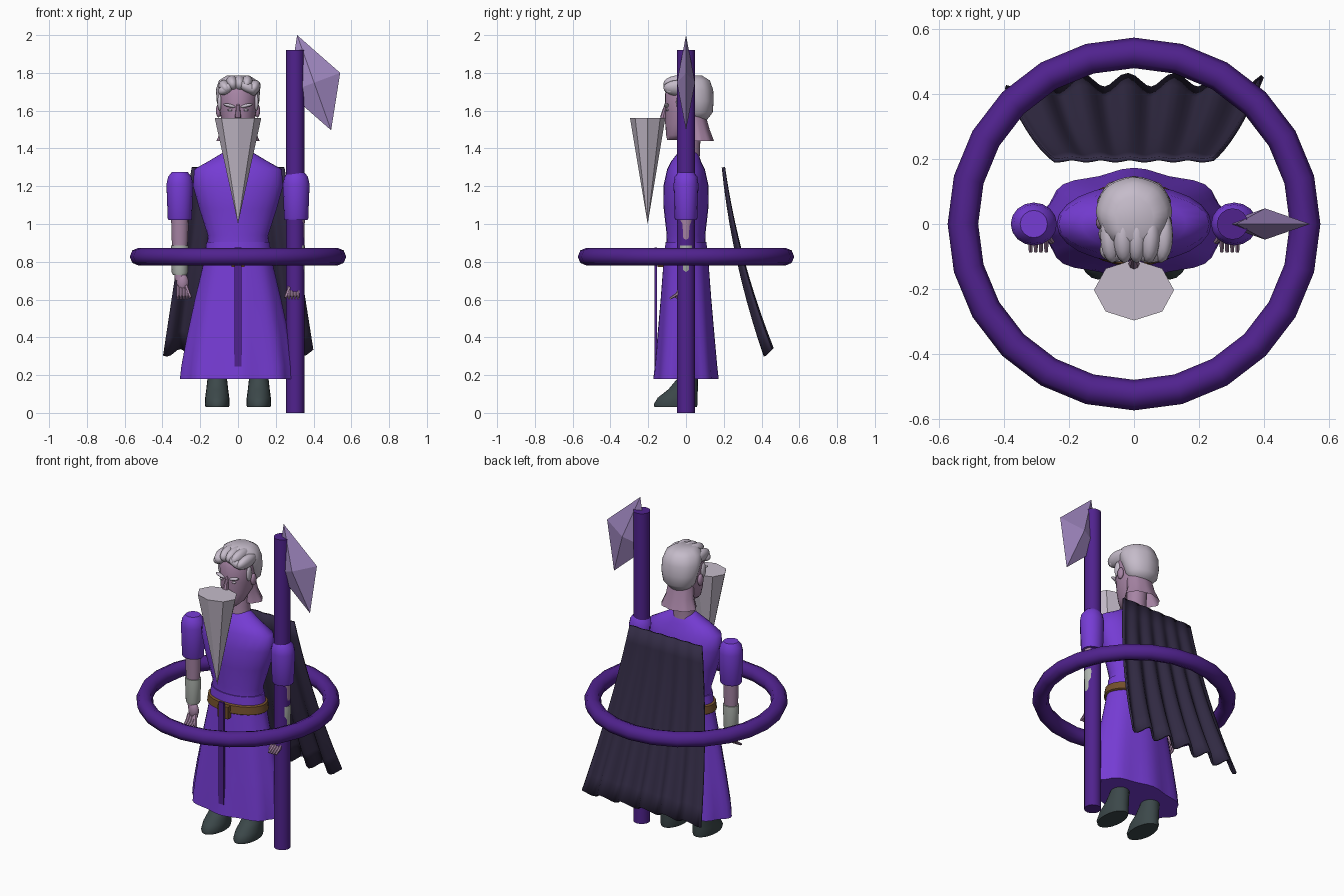
import bpy, bmesh, math
from mathutils import Vector, Matrix

cube = bpy.data.objects.get("Cube")
if cube:
    bpy.data.objects.remove(cube, do_unlink=True)


def material(name, r, g, b):
    mat = bpy.data.materials.new(name)
    mat.use_nodes = True
    mat.diffuse_color = (r, g, b, 1)
    mat.node_tree.nodes["Principled BSDF"].inputs["Base Color"].default_value = (r, g, b, 1)
    return mat


robe = material("robe purple", .18, .045, .66)
dark = material("dark purple", .08, .016, .27)
gem = material("pale violet", .36, .25, .54)
skin = material("lilac skin", .38, .23, .37)
hair = material("silver hair", .56, .5, .59)
boot = material("slate boot", .045, .065, .068)
cloth = material("midnight cloth", .032, .024, .058)
guard = material("pale grey", .42, .45, .42)
leather = material("brown leather", .17, .08, .025)


def finish(name, bm, mat, angle=40):
    bmesh.ops.recalc_face_normals(bm, faces=bm.faces)
    mesh = bpy.data.meshes.new(name)
    bm.to_mesh(mesh)
    bm.free()
    mesh.materials.append(mat)
    mesh.shade_smooth()
    mesh.set_sharp_from_angle(angle=math.radians(angle))
    obj = bpy.data.objects.new(name, mesh)
    bpy.context.collection.objects.link(obj)
    return obj


def loft(name, rings, mat, x=0, seg=24, fold=0, caps=True, angle=40):
    """Stack elliptical rings of (height, x radius, y radius, y centre)."""
    bm = bmesh.new()
    loops = []
    for i, (z, rx, ry, cy) in enumerate(rings):
        loop = []
        for k in range(seg):
            a = math.tau * k / seg
            f = 1 + fold * i / len(rings) * math.cos(8 * a)
            loop.append(bm.verts.new((x + rx * f * math.sin(a), cy - ry * f * math.cos(a), z)))
        loops.append(loop)
    for low, high in zip(loops, loops[1:]):
        for k in range(seg):
            n = (k + 1) % seg
            bm.faces.new((low[k], low[n], high[n], high[k]))
    if caps:
        bm.faces.new(loops[0])
        bm.faces.new(loops[-1])
    return finish(name, bm, mat, angle)


def ball(name, centre, radii, mat, tilt=0, axis="Y"):
    bm = bmesh.new()
    place = Matrix.Translation(centre) @ Matrix.Rotation(tilt, 4, axis) @ Matrix.Diagonal((*radii, 1))
    bmesh.ops.create_uvsphere(bm, u_segments=16, v_segments=10, radius=1, matrix=place)
    return finish(name, bm, mat, 60)


def limb(name, start, end, r1, r2, mat, seg=8):
    start, end = Vector(start), Vector(end)
    way = end - start
    place = Matrix.Translation((start + end) / 2) @ way.to_track_quat("Z", "Y").to_matrix().to_4x4()
    bm = bmesh.new()
    bmesh.ops.create_cone(bm, cap_ends=True, segments=seg, radius1=r1, radius2=r2,
                          depth=way.length, matrix=place)
    return finish(name, bm, mat)


def box(name, centre, size, mat):
    bm = bmesh.new()
    bmesh.ops.create_cube(bm, size=1, matrix=Matrix.Translation(centre) @ Matrix.Diagonal((*size, 1)))
    return finish(name, bm, mat)


# Robe
loft("robe_top", [(.87, .162, .105, 0), (.94, .16, .102, 0), (1.08, .205, .118, 0),
                  (1.2, .238, .12, 0), (1.29, .232, .1, 0), (1.33, .16, .08, 0),
                  (1.375, .085, .055, .01), (1.39, .06, .04, .01)], robe, angle=60)
loft("robe_skirt", [(.905, .167, .108, 0), (.8, .18, .118, 0), (.6, .225, .132, 0),
                    (.4, .265, .148, 0), (.25, .29, .16, 0), (.18, .295, .166, 0)],
     robe, seg=48, fold=.05, angle=60)

# Belt with buckle and hanging sash
loft("belt", [(.8, .185, .123, 0), (.805, .192, .13, 0), (.85, .186, .125, 0),
              (.855, .178, .117, 0)], leather)
box("belt_buckle", (0, -.135, .81), (.07, .03, .075), leather)
box("sash", (0, -.16, .56), (.036, .012, .63), dark)

# Orbiting ring
bpy.ops.mesh.primitive_torus_add(major_segments=24, minor_segments=8, major_radius=.526,
                                 minor_radius=.047, location=(0, 0, .827))
ring = bpy.context.object
ring.name = "floating_ring"
ring.data.materials.append(dark)
bpy.ops.object.shade_smooth_by_angle(angle=math.radians(50))

# Staff and its crystal blade
limb("staff", (.303, 0, 0), (.303, 0, 1.92), .048, .048, dark, 16)
bm = bmesh.new()
tip, outer, bottom, inner, front, back = [bm.verts.new(p) for p in (
    (.313, 0, 2), (.541, 0, 1.8), (.493, 0, 1.496), (.265, 0, 1.696),
    (.403, -.048, 1.748), (.403, .048, 1.748))]
rim = [tip, outer, bottom, inner]
for i, v in enumerate(rim):
    for peak in (front, back):
        bm.faces.new((v, rim[(i + 1) % 4], peak))
finish("crystal_blade", bm, gem, 5)

# Rippled cape
bm = bmesh.new()
rows, cols = 10, 44
grid = []
for r in range(rows + 1):
    t = r / rows
    line = []
    for c in range(cols + 1):
        u = 2 * c / cols - 1
        wave = math.cos(5.5 * math.pi * (u + .05))
        y = .198 + .12 * t + .12 * t * t + wave * (.003 + .018 * t)
        line.append(bm.verts.new((u * (.245 + .15 * t), y, 1.3 - t * (.98 - .02 * wave))))
    grid.append(line)
for a, b in zip(grid, grid[1:]):
    for c in range(cols):
        bm.faces.new((a[c], a[c + 1], b[c + 1], b[c]))
cape = finish("cape", bm, cloth, 60)
thick = cape.modifiers.new("thickness", "SOLIDIFY")
thick.thickness = .012
thick.offset = 0

# Head, neck and flared nape
loft("neck", [(1.36, .066, .06, .015), (1.42, .058, .055, .02), (1.56, .062, .06, .025)], skin)
loft("head", [(1.445, .035, .035, -.065), (1.47, .06, .065, -.04), (1.53, .085, .1, -.01),
              (1.6, .097, .11, 0), (1.69, .1, .112, 0), (1.74, .08, .09, .01),
              (1.77, .03, .04, .02)], skin, angle=70)
loft("nape_flare", [(1.57, .08, .06, .045), (1.5, .086, .064, .06), (1.44, .11, .075, .07)],
     skin, caps=False, fold=.06, seg=32)
limb("nose", (0, -.105, 1.635), (0, -.122, 1.56), .008, .017, skin)

# Hair cap and swept locks
loft("hair_back", [(1.55, .06, .05, .06), (1.59, .098, .075, .066), (1.65, .112, .086, .06),
                   (1.71, .116, .105, .038), (1.76, .1, .1, .025), (1.785, .06, .065, .02)],
     hair, fold=.02, seg=32, angle=60)
for i in range(5):
    u = i / 2 - 1
    ball("hair_lock", (u * .075 + .008, -.035, 1.742 - .022 * u * u + .006 * (i % 2)),
         (.034, .085, .045), hair, u * .5)
ball("hair_fringe_sweep", (.05, -.085, 1.725), (.06, .035, .028), hair, .45)
ball("hair_fringe_side", (-.065, -.08, 1.715), (.045, .035, .027), hair, -.55)

# Beard
beard = limb("beard", (0, 0, 1), (0, 0, 1.56), 0, .123, hair)
beard.data.transform(Matrix.Translation((0, -.203, 0)) @ Matrix.Diagonal((1, .76, 1, 1)))
beard.data.shade_flat()

for side, word in ((1, "left"), (-1, "right")):
    x = side * .308

    # Face details
    ball(word + "_ear", (side * .103, .005, 1.6), (.014, .022, .036), skin)
    ball(word + "_eyebrow", (side * .045, -.104, 1.627), (.034, .013, .009), hair, side * -.25)
    ball(word + "_eye", (side * .042, -.099, 1.603), (.014, .008, .006), hair)
    ball(word + "_sideburn", (side * .097, -.03, 1.645), (.012, .022, .045), hair)

    # Sleeve, forearm and bracer
    loft(word + "_sleeve", [(1.02, .06, .055, 0), (1.03, .064, .06, 0), (1.21, .071, .066, 0),
                            (1.25, .062, .06, 0), (1.275, .042, .042, 0)], robe, x, 16)
    loft(word + "_forearm", [(.7, .026, .028, -.005), (.8, .034, .03, 0), (.93, .044, .037, 0),
                             (1.04, .046, .042, 0)], skin, x, 16)
    loft(word + "_bracer", [(.73, .036, .035, 0), (.745, .043, .038, 0), (.86, .047, .042, 0),
                            (.885, .046, .042, 0)], guard, x, 16)

    # Hand with fingers curled forward
    ball(word + "_palm", (side * .293, -.015, .69), (.032, .024, .048), skin)
    for i in range(4):
        fx = side * (.318 - .016 * i)
        limb(word + "_finger", (fx, -.02, .67), (fx, -.05, .625), .01, .009, skin, 6)
        limb(word + "_fingertip", (fx, -.048, .628), (fx, -.085, .605), .009, .006, skin, 6)
    limb(word + "_thumb", (side * .28, -.02, .68), (side * .252, -.055, .61), .012, .008, skin, 6)

    # Leg and boot
    loft(word + "_boot", [(.03, .062, .112, -.055), (.045, .066, .116, -.055), (.08, .064, .105, -.045),
                          (.125, .058, .078, -.015), (.18, .052, .055, .008), (.3, .055, .055, .01)],
         boot, side * .11, 20, angle=60)
